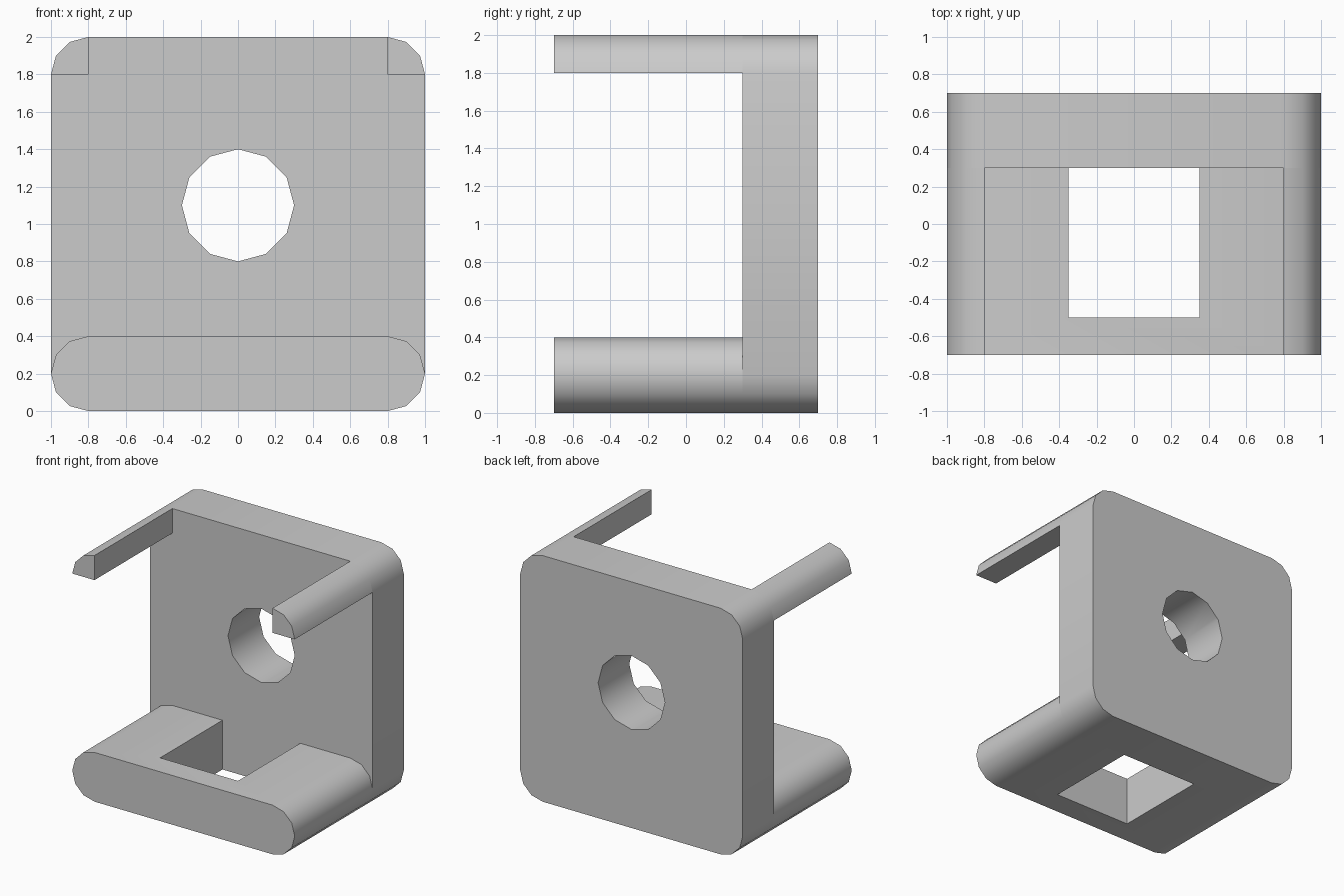
import bpy
import bmesh
from math import cos, sin, pi, radians

if "Cube" in bpy.data.objects:
    bpy.data.objects.remove(bpy.data.objects["Cube"])

grey = bpy.data.materials.new("light grey")
grey.use_nodes = True
colour = (0.6, 0.6, 0.6, 1)
grey.diffuse_color = colour
grey.node_tree.nodes["Principled BSDF"].inputs["Base Color"].default_value = colour

HALF, HEIGHT, RADIUS = 1.0, 2.0, 0.2
FRONT, PLATE, BACK = -0.7, 0.3, 0.7


def arc(cx, cz, radius, start, sweep, steps):
    """Points on an arc in the x-z plane, angles in quarter turns."""
    angles = [(start + sweep * i / steps) * pi / 2 for i in range(steps + 1)]
    return [(cx + radius * cos(a), cz + radius * sin(a)) for a in angles]


def rounded(z0, z1):
    """Full-width outline whose corners are quarter arcs of three segments."""
    x, r = HALF - RADIUS, RADIUS
    corners = [(x, z1 - r), (-x, z1 - r), (-x, z0 + r), (x, z0 + r)]
    return [p for q, (cx, cz) in enumerate(corners)
            for p in arc(cx, cz, r, q, 1, 3)]


def prism(name, outline, y0, y1):
    """Extrude an x-z outline along y."""
    bm = bmesh.new()
    face = bm.faces.new([bm.verts.new((x, y0, z)) for x, z in outline])
    new = bmesh.ops.extrude_face_region(bm, geom=[face])["geom"]
    for v in new:
        if isinstance(v, bmesh.types.BMVert):
            v.co.y = y1
    bmesh.ops.remove_doubles(bm, verts=bm.verts, dist=1e-4)
    bmesh.ops.recalc_face_normals(bm, faces=bm.faces)
    mesh = bpy.data.meshes.new(name)
    bm.to_mesh(mesh)
    bm.free()
    mesh.materials.append(grey)
    obj = bpy.data.objects.new(name, mesh)
    bpy.context.collection.objects.link(obj)
    return obj


def activate(obj):
    bpy.ops.object.select_all(action="DESELECT")
    obj.select_set(True)
    bpy.context.view_layer.objects.active = obj


def cut(obj, cutter):
    """Subtract the cutter, then discard it."""
    cutter.hide_render = True
    mod = obj.modifiers.new("cut", "BOOLEAN")
    mod.operation, mod.solver, mod.object = "DIFFERENCE", "EXACT", cutter
    activate(obj)
    bpy.ops.object.modifier_apply(modifier=mod.name)
    bpy.data.objects.remove(cutter)


# Upright back plate with a twelve-sided hole
back_plate = prism("back_plate", rounded(0, HEIGHT), PLATE, BACK)
hole = arc(0, 1.1, 0.3, 0, 4, 12)[:-1]
cut(back_plate, prism("hole_cutter", hole, PLATE - 0.1, BACK + 0.1))

# Thick base with rounded sides and a square opening against the plate
base = prism("base", rounded(0, 2 * RADIUS), FRONT, PLATE)
opening = [(-0.35, -0.1), (0.35, -0.1), (0.35, 0.5), (-0.35, 0.5)]
cut(base, prism("opening_cutter", opening, -0.5, PLATE + 0.1))

# Quarter-round arms along the top corners
parts = [back_plate, base]
inner, low = HALF - RADIUS, HEIGHT - RADIUS
quarter = [(inner, low)] + arc(inner, low, RADIUS, 0, 1, 3)
for name, side in (("left_arm", 1), ("right_arm", -1)):
    parts.append(prism(name, [(side * x, z) for x, z in quarter], FRONT, PLATE))

for part in parts:
    activate(part)
    bpy.ops.object.shade_smooth_by_angle(angle=radians(40))
